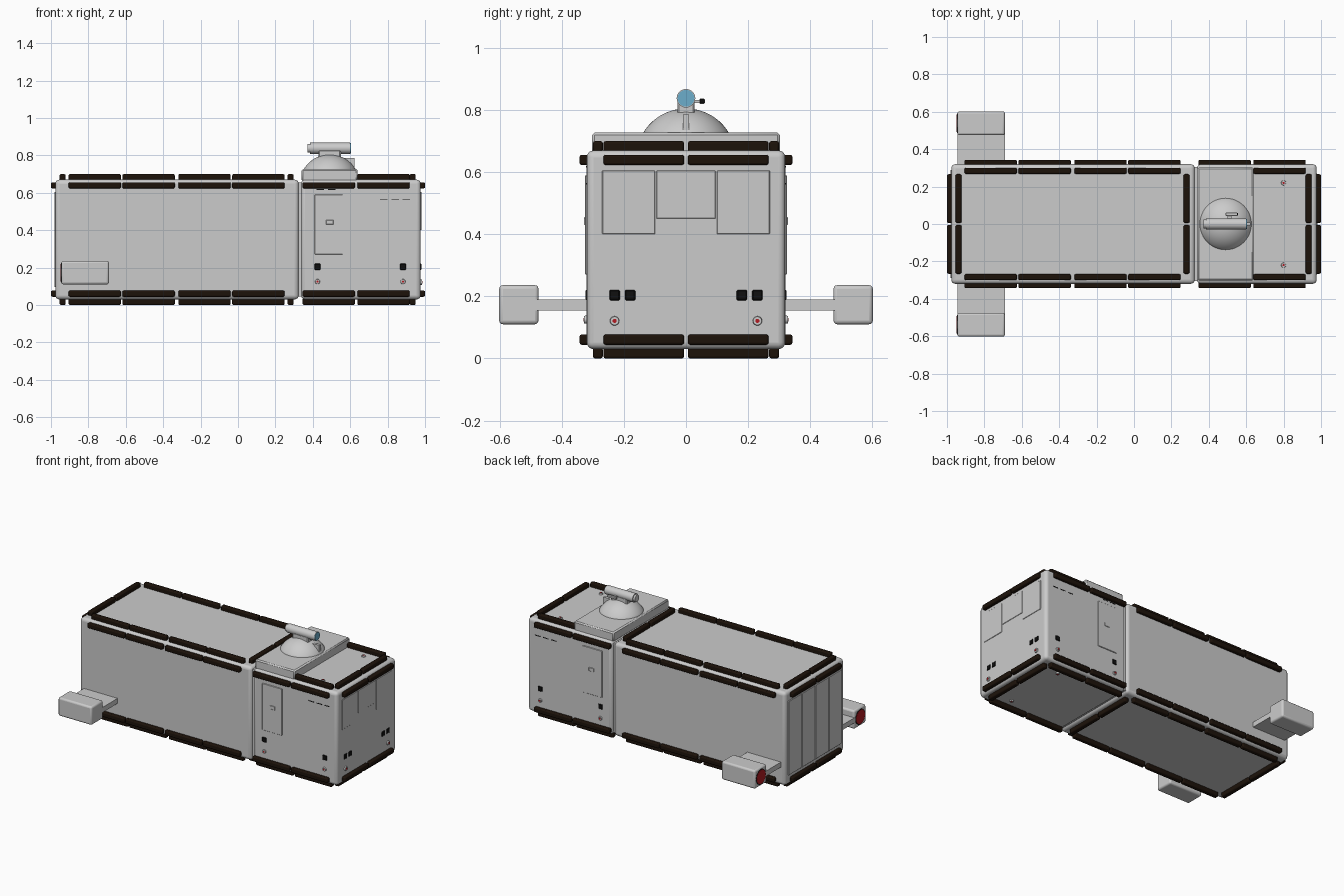
import bpy, math
from mathutils import Vector

if "Cube" in bpy.data.objects:
    bpy.data.objects.remove(bpy.data.objects["Cube"])


def mat(name, c):
    m = bpy.data.materials.new(name)
    m.diffuse_color = (*c, 1)
    m.use_nodes = True
    m.node_tree.nodes["Principled BSDF"].inputs["Base Color"].default_value = m.diffuse_color
    return m


RUBBER = mat("rubber", (0.012, 0.006, 0.003))
BLACK = mat("black", (0.005, 0.005, 0.005))
RED = mat("red", (0.45, 0.01, 0.015))
BLUE = mat("lens_blue", (0.15, 0.42, 0.6))


def finish(name, m):
    o = bpy.context.object
    o.name = name
    if m:
        o.data.materials.append(m)
    return o


def box(name, x, y, z, m=None, bevel=0, seg=1):
    x, y, z = sorted(x), sorted(y), sorted(z)
    bpy.ops.mesh.primitive_cube_add(size=1, location=[(a[0] + a[1]) / 2 for a in (x, y, z)])
    o = finish(name, m)
    o.scale = [a[1] - a[0] for a in (x, y, z)]
    bpy.ops.object.transform_apply(location=False, rotation=False, scale=True)
    if bevel:
        b = o.modifiers.new("bevel", 'BEVEL')
        b.width, b.segments = bevel, seg
        if seg > 1:
            bpy.ops.object.shade_smooth_by_angle(angle=math.radians(35))
    return o


def rod(name, p, q, r, m=None, r2=None, n=32):
    p, q = Vector(p), Vector(q)
    bpy.ops.mesh.primitive_cone_add(vertices=n, radius1=r, radius2=r if r2 is None else r2,
                                    depth=(q - p).length, location=(p + q) / 2)
    o = finish(name, m)
    o.rotation_euler = (q - p).to_track_quat('Z', 'Y').to_euler()
    bpy.ops.object.shade_smooth_by_angle(angle=math.radians(35))
    return o


def lathe(name, profile, at, n=48):
    verts, faces, k = [], [], len(profile)
    for i in range(n):
        a = 2 * math.pi * i / n
        verts += [(r * math.cos(a), r * math.sin(a), z) for r, z in profile]
        j = (i + 1) % n
        faces += [(i * k + t, j * k + t, j * k + t + 1, i * k + t + 1) for t in range(k - 1)]
    me = bpy.data.meshes.new(name)
    me.from_pydata(verts, [], faces)
    o = bpy.data.objects.new(name, me)
    bpy.context.collection.objects.link(o)
    o.location = at
    bpy.context.view_layer.objects.active = o
    o.select_set(True)
    bpy.ops.object.shade_smooth_by_angle(angle=math.radians(35))
    return o


def sensor(name, p, n, r=0.015):
    # round stud with a red centre, p on the surface, n the outward direction
    p, n = Vector(p), Vector(n)
    rod(name, p - n * 0.01, p + n * 0.008, r, r2=r * 0.8, n=20)
    rod(name + "_light", p, p + n * 0.010, r * 0.4, RED, n=12)


# Hull: rear cargo box, cab, and the recessed core that shows in the gap
box("cargo_body", (-0.977, 0.325), (-0.32, 0.32), (0.03, 0.67), None, 0.022, 4)
box("cab_body", (0.337, 0.977), (-0.32, 0.32), (0.03, 0.67), None, 0.022, 4)
box("joint_core", (0.25, 0.42), (-0.305, 0.305), (0.045, 0.655))

# Rubber bumper strips beside every long and cross edge
starts = [-0.906, -0.618, -0.319, -0.031, 0.345, 0.638]
zt = lambda t, d: 0.35 + t * d
strip = lambda name, x, y, z: box(name, x, y, z, RUBBER, 0.007, 2)
for s in (-1, 1):
    for t in (-1, 1):
        for a in starts:
            x = (a, a + 0.28)
            strip("side_bumper", x, (s * 0.312, s * 0.343), (zt(t, 0.273), zt(t, 0.306)))
            if not (t == 1 and a == 0.345):
                strip("long_bumper", x, (s * 0.268, s * 0.300), (zt(t, 0.315), zt(t, 0.35)))
        y = (s * 0.006, s * 0.266)
        for xc in (-0.938, 0.281, 0.934):
            strip("cross_bumper", (xc - 0.016, xc + 0.016), y, (zt(t, 0.315), zt(t, 0.35)))
        for e in (-1, 1):
            strip("end_bumper", (e * 0.968, e * 1.0), y, (zt(t, 0.273), zt(t, 0.306)))

# Rear door slats
for i in range(4):
    y = -0.29 + i * 0.146
    box("rear_slat", (-0.982, -0.97), (y, y + 0.141), (0.095, 0.605), None, 0.003)

# Tail pods on flat arms, with red lamps facing back
for s in (-1, 1):
    box("pod_arm", (-0.945, -0.69), (s * 0.30, s * 0.49), (0.155, 0.19))
    box("tail_pod", (-0.945, -0.69), (s * 0.475, s * 0.602), (0.11, 0.236), None, 0.012, 3)
    c = s * 0.5385
    rod("lamp_rim", (-0.93, c, 0.173), (-0.9465, c, 0.173), 0.052, BLACK)
    rod("tail_lamp", (-0.93, c, 0.173), (-0.948, c, 0.173), 0.047, RED)

# Cab sides: doors, slits, cameras and sensors
for s in (-1, 1):
    box("side_door", (0.41, 0.56), (s * 0.31, s * 0.325), (0.27, 0.59), None, 0.002)
    box("door_handle", (0.47, 0.51), (s * 0.32, s * 0.328), (0.43, 0.455), None, 0.002)
    for x, z in ((0.42, 0.615), (0.48, 0.615), (0.76, 0.56), (0.82, 0.56), (0.88, 0.56)):
        box("side_slit", (x, x + 0.04), (s * 0.315, s * 0.3215), (z, z + 0.005), BLACK)
    for x in (0.425, 0.882):
        box("side_camera", (x - 0.017, x + 0.017), (s * 0.31, s * 0.324), (0.187, 0.221), BLACK, 0.004)
        sensor("side_sensor", (x, s * 0.32, 0.125), (0, s, 0))

# Cab nose: window panes, cameras and sensors
for y0, y1, z in ((-0.27, -0.10, 0.40), (-0.095, 0.095, 0.45), (0.10, 0.27, 0.40)):
    box("nose_pane", (0.965, 0.980), (y0, y1), (z, 0.605), None, 0.002)
for s in (-1, 1):
    for y in (0.18, 0.23):
        box("nose_camera", (0.965, 0.981), (s * y - 0.017, s * y + 0.017), (0.187, 0.221), BLACK, 0.004)
    sensor("nose_sensor", (0.977, s * 0.23, 0.121), (1, 0, 0), 0.017)
    sensor("roof_sensor", (0.80, s * 0.22, 0.67), (0, 0, 1))
    sensor("belly_sensor", (0.80, s * 0.22, 0.03), (0, 0, -1))

# Roof mount and shallow dome
box("roof_mount", (0.34, 0.64), (-0.302, 0.302), (0.66, 0.727), None, 0.008)
R, h, a = 0.161, 0.08, 0.139
t0 = math.asin(a / R)
cap = [(R * math.sin(t0 * (1 - i / 12)), R * math.cos(t0 * (1 - i / 12)) - R + h) for i in range(13)]
cap[-1] = (0.0005, h)
lathe("dome", [(a, -0.01)] + cap, (0.49, 0, 0.725))

# Scope on its stand, with lens, guide fin and side sight
box("dome_fin", (0.51, 0.622), (-0.009, 0.009), (0.725, 0.785))
box("scope_stand", (0.43, 0.55), (-0.028, 0.028), (0.785, 0.83), None, 0.006)
rod("scope_tube", (0.385, 0, 0.838), (0.60, 0, 0.838), 0.030)
rod("scope_rear_cap", (0.372, 0, 0.838), (0.39, 0, 0.838), 0.024)
rod("scope_lens", (0.59, 0, 0.838), (0.603, 0, 0.838), 0.027, BLUE)
box("side_sight", (0.49, 0.553), (0.043, 0.061), (0.82, 0.837), None, 0.003)
box("sight_glass", (0.55, 0.555), (0.045, 0.059), (0.822, 0.835), BLACK)
box("sight_bracket", (0.50, 0.52), (0.02, 0.05), (0.823, 0.833))
